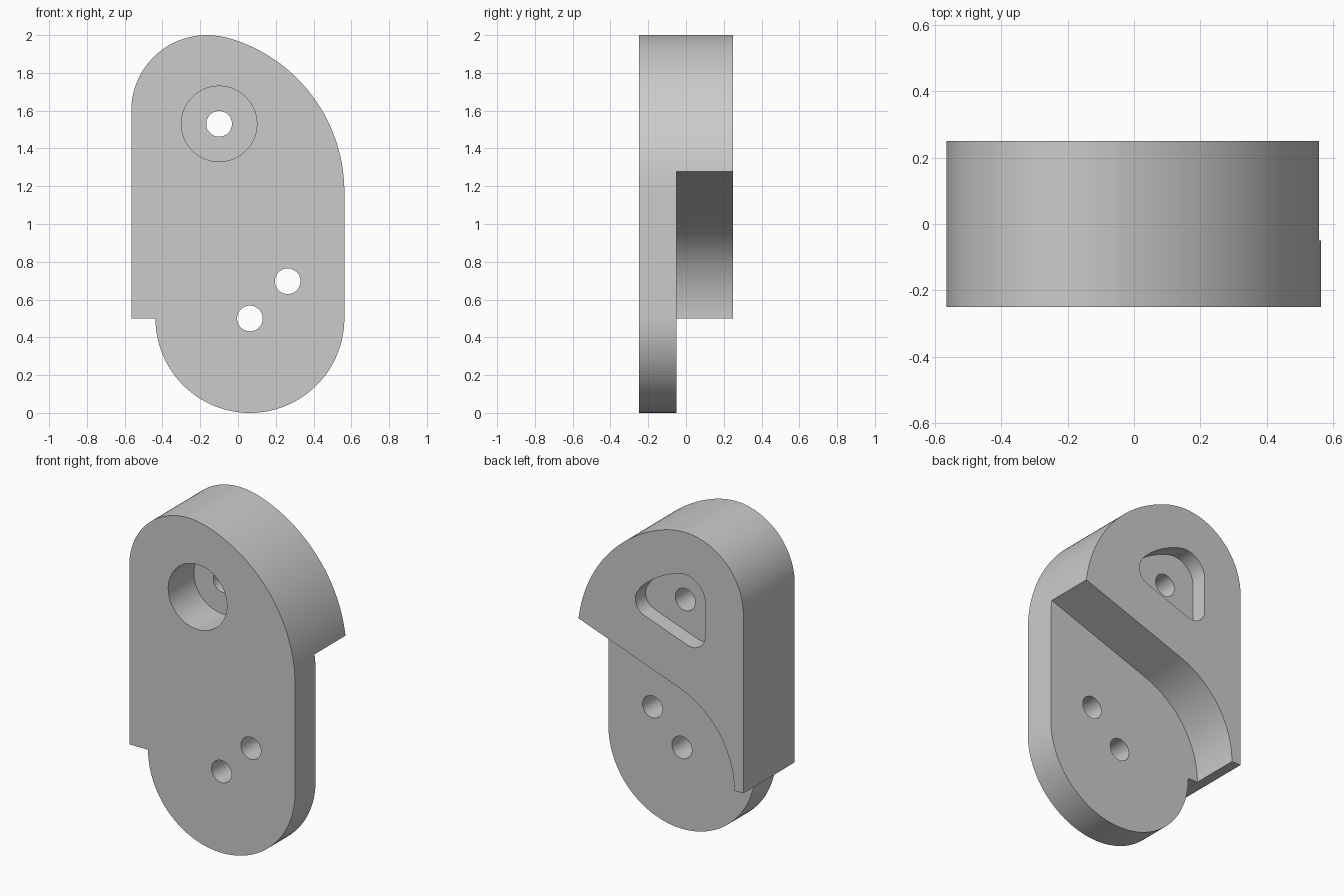
import bpy
import bmesh
from math import sin, cos, radians

if "Cube" in bpy.data.objects:
    bpy.data.objects.remove(bpy.data.objects["Cube"])

BACK, STEP, FRONT = 0.25, -0.05, -0.25


def arc(cx, cz, r, a0, a1, n=32):
    """Points on a circular arc in the xz plane, angles in degrees."""
    angles = [radians(a0 + (a1 - a0) * i / n) for i in range(n + 1)]
    return [(cx + r * cos(a), cz + r * sin(a)) for a in angles]


def extrude(name, profile, y0, y1):
    """Solid made from an xz profile running from y0 to y1."""
    bm = bmesh.new()
    face = bm.faces.new([bm.verts.new((x, y0, z)) for x, z in profile])
    moved = bmesh.ops.extrude_face_region(bm, geom=[face])["geom"]
    verts = [v for v in moved if isinstance(v, bmesh.types.BMVert)]
    bmesh.ops.translate(bm, verts=verts, vec=(0, y1 - y0, 0))
    bmesh.ops.recalc_face_normals(bm, faces=bm.faces)
    mesh = bpy.data.meshes.new(name)
    bm.to_mesh(mesh)
    bm.free()
    obj = bpy.data.objects.new(name, mesh)
    bpy.context.collection.objects.link(obj)
    return obj


def cut(body, name, profile, y0, y1):
    """Subtract an extruded profile from the body."""
    cutter = extrude(name, profile, y0, y1)
    cutter.hide_render = True
    mod = body.modifiers.new(name, "BOOLEAN")
    mod.operation = "DIFFERENCE"
    mod.solver = "EXACT"
    mod.object = cutter
    bpy.context.view_layer.objects.active = body
    bpy.ops.object.modifier_apply(modifier=name)
    bpy.data.objects.remove(cutter)


def circle(x, z, r, n=64):
    return arc(x, z, r, 0, 360, n)[:-1]


# Body outline: round foot, straight sides, two-radius crown, stepped left side
outline = arc(0.063, 0.5, 0.5, 180, 360, 64)
outline += arc(-0.285, 1.17, 0.848, 0, 74.2, 48)
outline += arc(-0.165, 1.6, 0.4, 74.2, 180, 40)[1:]
outline += [(-0.565, 0.5)]
body = extrude("bracket_body", outline, FRONT, BACK)

# Rear relief: round clearance with a sloping tangent shoulder
relief = [(1, -0.2), (1, 1.435)]
relief += arc(0.063, 0.5, 0.566, 109.8, 180, 40)
relief += [(-0.503, -0.2)]
cut(body, "rear_relief", relief, STEP, BACK + 0.2)

# Rear pocket following the crown and the shoulder
pocket = arc(-0.215, 1.395, 0.09, 180, 289.8, 20)
pocket += arc(0.08, 1.5, 0.09, 289.8, 402, 20)
pocket += arc(-0.285, 1.17, 0.587, 42, 74.2, 20)[1:]
pocket += arc(-0.165, 1.6, 0.14, 74.2, 180, 20)[1:]
cut(body, "rear_pocket", pocket, BACK - 0.1, BACK + 0.2)

# Front counterbore and the three through holes
cut(body, "counterbore", circle(-0.1, 1.53, 0.2), FRONT - 0.2, FRONT + 0.25)
for i, (x, z) in enumerate([(-0.1, 1.53), (0.063, 0.5), (0.263, 0.697)]):
    cut(body, f"bolt_hole_{i}", circle(x, z, 0.068, 48), FRONT - 0.2, BACK + 0.2)

# Plain grey finish
grey = bpy.data.materials.new("plain_grey")
grey.use_nodes = True
colour = (0.6, 0.6, 0.6, 1)
grey.diffuse_color = colour
grey.node_tree.nodes["Principled BSDF"].inputs["Base Color"].default_value = colour
body.data.materials.clear()
body.data.materials.append(grey)

# Smooth curved walls, crisp edges
bpy.ops.object.select_all(action="DESELECT")
body.select_set(True)
bpy.context.view_layer.objects.active = body
bpy.ops.object.shade_smooth_by_angle(angle=radians(25))
